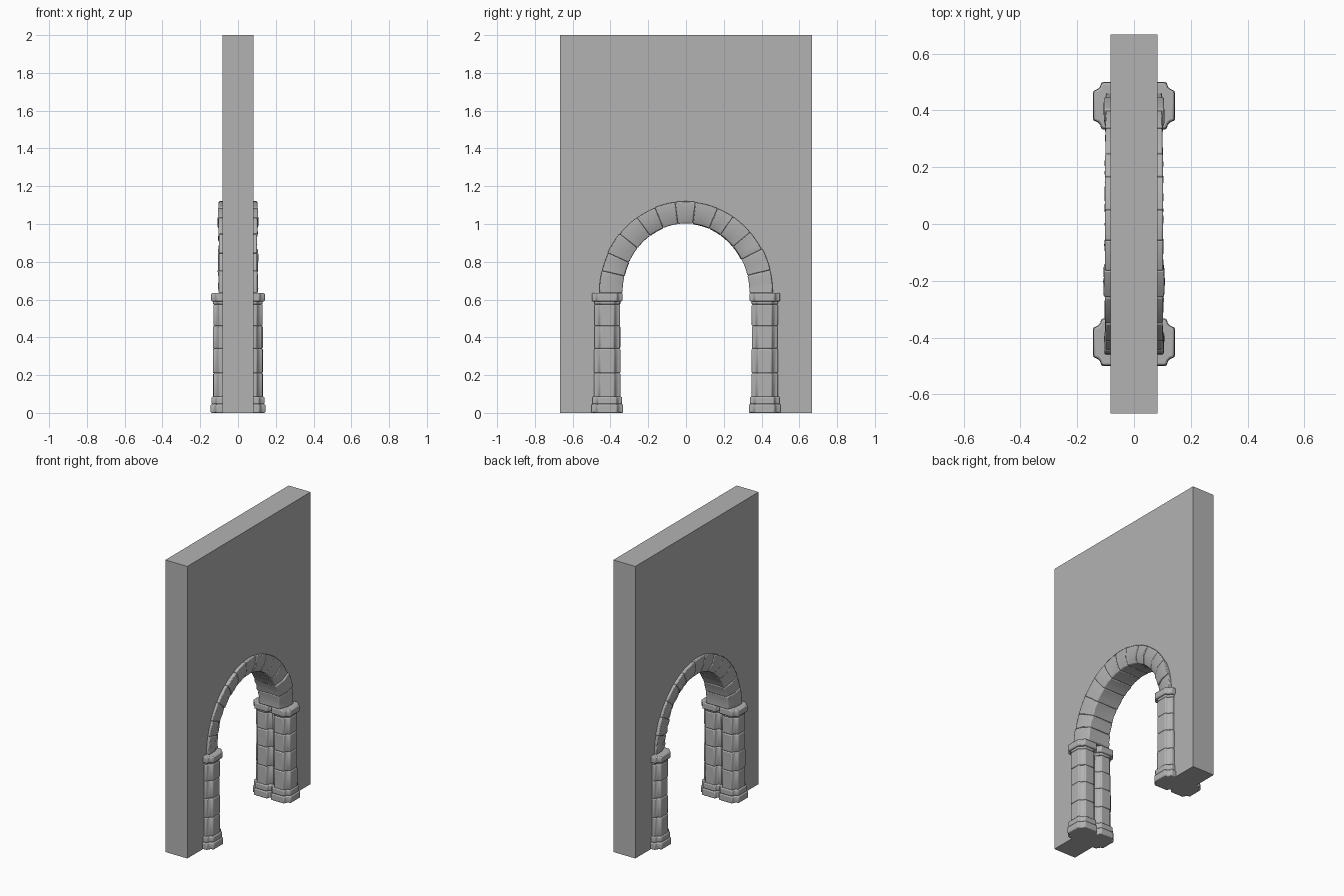
import bpy, bmesh, random
from math import sin, cos, pi, radians
from mathutils import Vector

random.seed(7)
cube = bpy.data.objects.get("Cube")
if cube:
    bpy.data.objects.remove(cube, do_unlink=True)

stone = bpy.data.materials.new("grey_stone")
stone.use_nodes = True
GREY = (0.45, 0.45, 0.45, 1)
stone.diffuse_color = GREY
stone.node_tree.nodes["Principled BSDF"].inputs["Base Color"].default_value = GREY

SPRING = 0.635            # height where the arch begins
JAMB_Y, COLUMN_X = 0.417, 0.065


def skin(bm, loops):
    """Join a row of matching loops into a closed solid."""
    rings = [[bm.verts.new(p) for p in loop] for loop in loops]
    n = len(rings[0])
    for a, b in zip(rings, rings[1:]):
        for i in range(n):
            j = (i + 1) % n
            bm.faces.new((a[i], a[j], b[j], b[i]))
    bm.faces.new(rings[0][::-1])
    bm.faces.new(rings[-1])


def finish(bm, name, bevel=0):
    bmesh.ops.recalc_face_normals(bm, faces=bm.faces)
    mesh = bpy.data.meshes.new(name)
    bm.to_mesh(mesh)
    bm.free()
    mesh.materials.append(stone)
    obj = bpy.data.objects.new(name, mesh)
    bpy.context.collection.objects.link(obj)
    if bevel:
        mod = obj.modifiers.new("worn_edges", 'BEVEL')
        mod.width = bevel
        mod.segments = 2
        mod.limit_method = 'ANGLE'
        mod.angle_limit = radians(28)
        bpy.ops.object.select_all(action='DESELECT')
        obj.select_set(True)
        bpy.context.view_layer.objects.active = obj
        bpy.ops.object.shade_smooth_by_angle(angle=radians(35))
    return obj


def arc(t, ry, rz, x):
    return Vector((x, ry * cos(t), SPRING + rz * sin(t)))


# Wall slab with an arched doorway
def wall_outline(x):
    half = 0.667
    pts = [(x, half, 0), (x, half, 2), (x, -half, 2), (x, -half, 0), (x, -0.405, 0)]
    pts += [arc(pi - pi * i / 32, 0.375, 0.405, x) for i in range(33)]
    return pts + [(x, 0.405, 0)]


bm = bmesh.new()
skin(bm, [wall_outline(-0.083), wall_outline(0.083)])
finish(bm, "wall")


# Clustered columns: a cross-shaped plan with stepped corners
def plan(cx, cy, z, r, arm):
    quarter = [(1, arm), (0.8, arm + 0.06), (arm + 0.06, 0.8), (arm, 1)]
    pts = []
    for k in range(4):
        for u, v in quarter:
            for _ in range(k):
                u, v = -v, u
            pts.append((cx + u * r, cy + v * r * 1.05, z))
    return pts


def block(bm, cx, cy, z0, z1, r, arm):
    skin(bm, [plan(cx, cy, z0, r, arm), plan(cx, cy, z1, r, arm)])


joints = [0.08, 0.21, 0.34, 0.46, 0.575, 0.595]
for sx, side in ((-1, "right"), (1, "left")):
    for sy, end in ((-1, "front"), (1, "back")):
        cx, cy = sx * COLUMN_X, sy * JAMB_Y
        tag = end + "_" + side

        bm = bmesh.new()
        block(bm, cx, cy, 0, 0.046, 0.08, 0.62)
        block(bm, cx, cy, 0.046, 0.086, 0.075, 0.62)
        finish(bm, "column_base_" + tag, 0.006)

        bm = bmesh.new()
        for z0, z1 in zip(joints, joints[1:]):
            shift = random.uniform(-0.015, 0.015) if z0 > 0.1 else 0
            block(bm, cx + random.uniform(-0.002, 0.002), cy, z0, z1,
                  0.066 + random.uniform(-0.0015, 0.0015), 0.55 + shift)
        finish(bm, "column_shaft_" + tag, 0.006)

        bm = bmesh.new()
        block(bm, cx, cy, 0.59, SPRING, 0.077, 0.64)
        finish(bm, "column_capital_" + tag, 0.007)


# Arch ring of worn wedge stones with a chamfered inner edge
def arch_section(t, wx, dr):
    mid_y, mid_z = 0.395 + dr, 0.425 + dr
    jit = lambda: random.uniform(-0.003, 0.003)
    return [arc(t, 0.459 + dr * 0.3, 0.484 + dr * 0.3, -wx),
            arc(t, mid_y, mid_z, -wx + jit()),
            arc(t, 0.336, 0.368, -wx + 0.022 + jit()),
            arc(t, 0.336 + dr * 0.4, 0.368 + dr * 0.4, jit()),
            arc(t, 0.336, 0.368, wx - 0.022 + jit()),
            arc(t, mid_y, mid_z, wx + jit()),
            arc(t, 0.459 + dr * 0.3, 0.484 + dr * 0.3, wx)]


bm = bmesh.new()
STONES = 13
cuts = [pi * i / STONES + random.uniform(-0.035, 0.035) for i in range(STONES + 1)]
cuts[0], cuts[-1] = 0, pi
for a, b in zip(cuts, cuts[1:]):
    wx = random.uniform(0.099, 0.107)
    dr = random.uniform(-0.01, 0.008)
    skin(bm, [arch_section(a + (b - a) * k / 4, wx, dr) for k in range(5)])
finish(bm, "arch_stones", 0.005)
